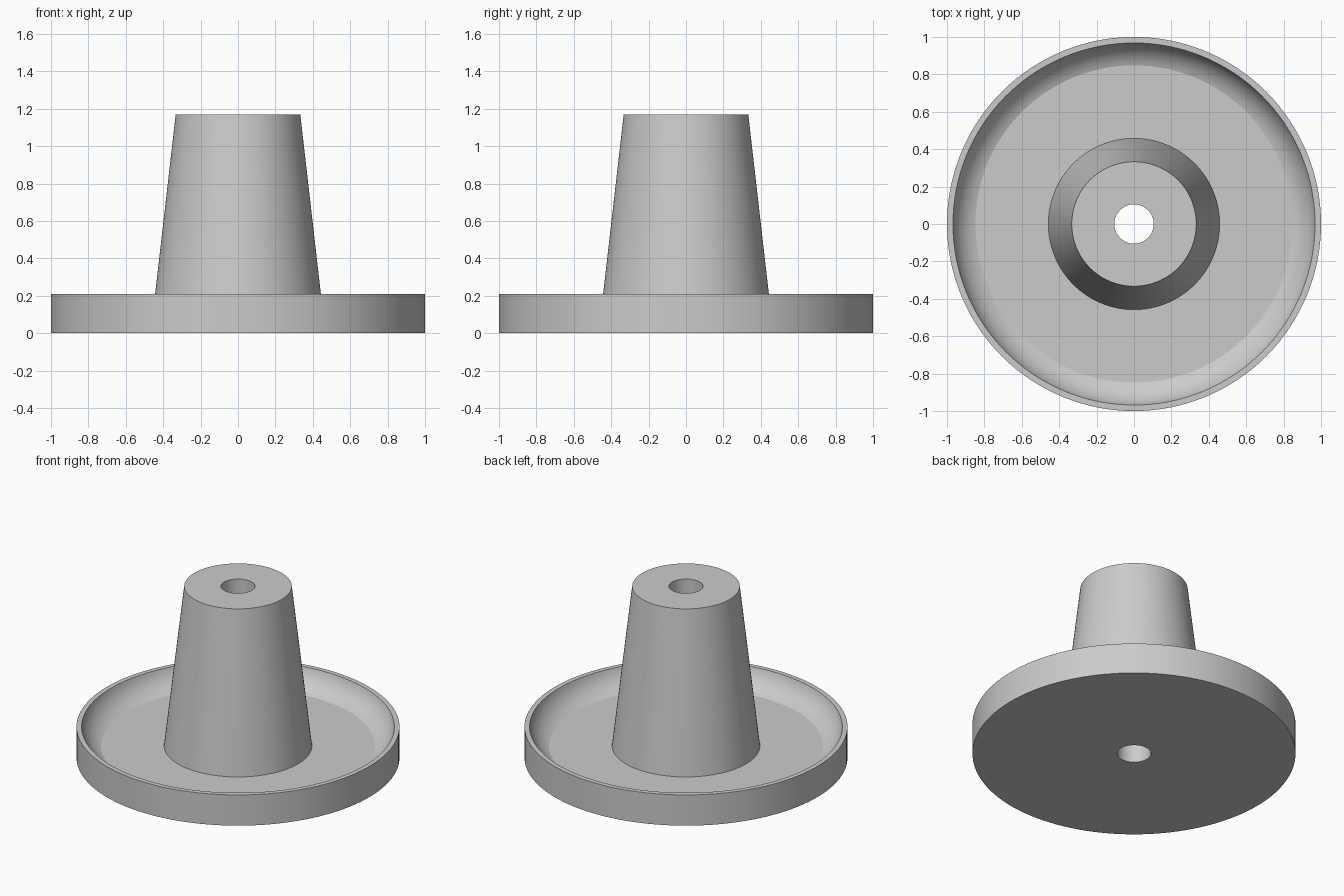
import bpy, bmesh, math

cube = bpy.data.objects.get("Cube")
if cube:
    bpy.data.objects.remove(cube, do_unlink=True)

# Single grey material
grey = bpy.data.materials.new("plain grey")
grey.use_nodes = True
colour = (0.6, 0.6, 0.6, 1)
grey.diffuse_color = colour
grey.node_tree.nodes["Principled BSDF"].inputs["Base Color"].default_value = colour


def arc(start, end, sweep, steps):
    """Points on an arc from start to end, bulging down and outwards."""
    (r0, z0), (r1, z1) = start, end
    chord = math.hypot(r1 - r0, z1 - z0)
    slope = math.atan2(z1 - z0, r1 - r0)
    radius = chord / (2 * math.sin(sweep / 2))
    a0 = slope - sweep / 2
    points = []
    for i in range(steps + 1):
        a = a0 + sweep * i / steps
        points.append((r0 + radius * (math.sin(a) - math.sin(a0)),
                       z0 - radius * (math.cos(a) - math.cos(a0))))
    return points


def lathe(name, profile, segments=128):
    """Revolve a closed (radius, height) profile around the z axis."""
    bm = bmesh.new()
    verts = [bm.verts.new((r, 0, z)) for r, z in profile]
    edges = [bm.edges.new((v, verts[i - 1])) for i, v in enumerate(verts)]
    bmesh.ops.spin(bm, geom=verts + edges, cent=(0, 0, 0), axis=(0, 0, 1),
                   angle=2 * math.pi, steps=segments, use_merge=True)
    bmesh.ops.remove_doubles(bm, verts=bm.verts, dist=1e-5)
    bmesh.ops.recalc_face_normals(bm, faces=bm.faces)
    mesh = bpy.data.meshes.new(name)
    bm.to_mesh(mesh)
    bm.free()
    mesh.materials.append(grey)
    obj = bpy.data.objects.new(name, mesh)
    bpy.context.collection.objects.link(obj)
    bpy.ops.object.select_all(action="DESELECT")
    obj.select_set(True)
    bpy.context.view_layer.objects.active = obj
    bpy.ops.object.shade_smooth_by_angle(angle=math.radians(20))
    return obj


# Bored tapered post rising from a round dish with a concave rim
bore, floor, rim, top = 0.105, 0.08, 0.21, 1.17
profile = [(bore, 0), (1, 0), (1, rim)]
profile += reversed(arc((0.848, floor), (0.968, rim), math.radians(56), 12))
profile += [(0.458, floor), (0.333, top), (bore, top)]
lathe("dish_with_tapered_post", profile)
